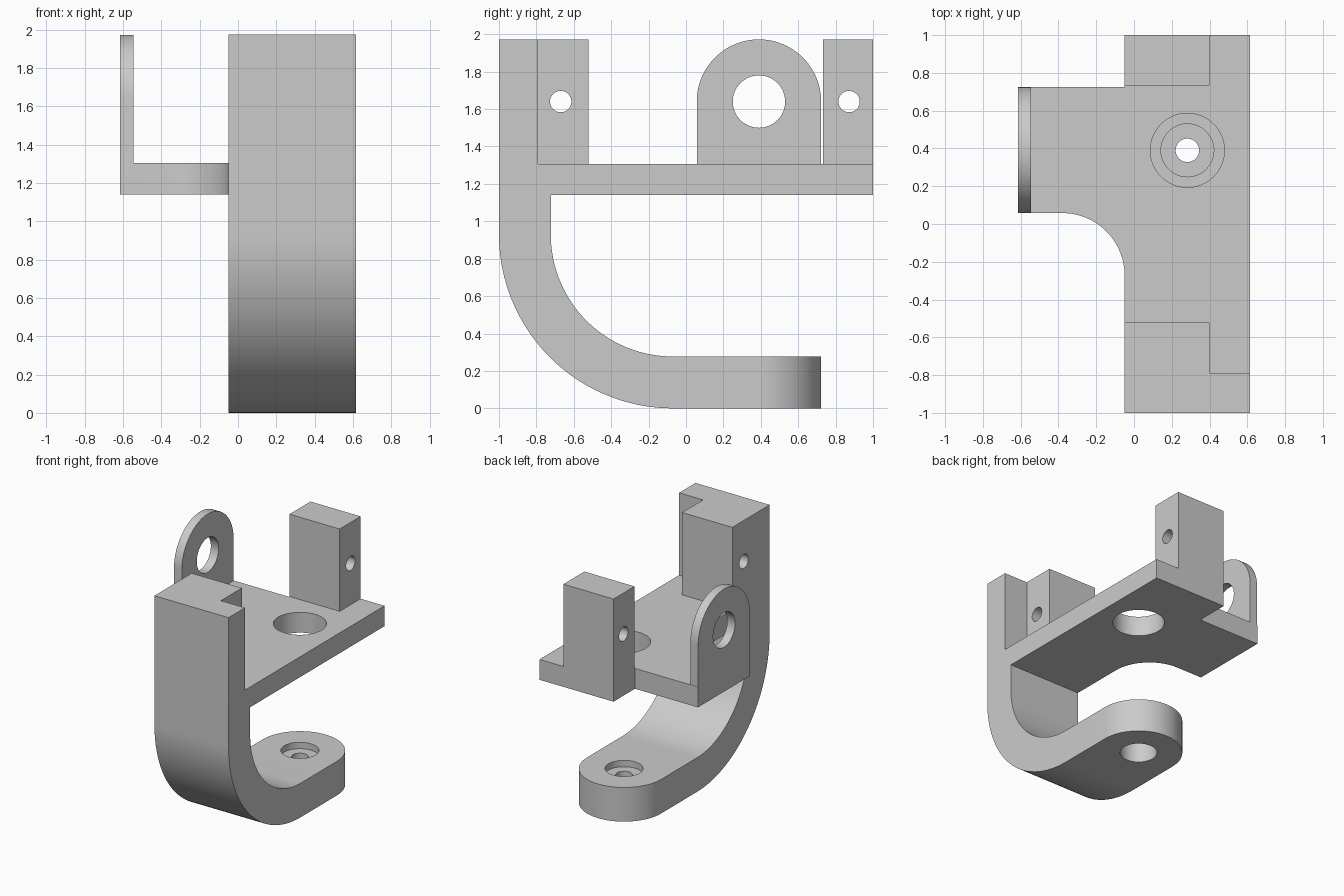
import bpy, bmesh, math
from mathutils import Vector

cube = bpy.data.objects.get("Cube")
if cube:
    bpy.data.objects.remove(cube, do_unlink=True)

grey = bpy.data.materials.new("plain grey")
grey.use_nodes = True
grey.diffuse_color = (0.6, 0.6, 0.6, 1)
grey.node_tree.nodes["Principled BSDF"].inputs["Base Color"].default_value = (0.6, 0.6, 0.6, 1)


def arc(cu, cv, r, start, end, steps=32):
    angles = [math.radians(start + (end - start) * i / steps) for i in range(steps + 1)]
    return [(cu + r * math.cos(a), cv + r * math.sin(a)) for a in angles]


def prism(name, profile, axis, lo, hi):
    """Extrude a (y, z) profile along x, or an (x, y) profile along z."""
    place = (lambda u, v: (lo, u, v)) if axis == "x" else (lambda u, v: (u, v, lo))
    push = Vector((hi - lo, 0, 0)) if axis == "x" else Vector((0, 0, hi - lo))
    bm = bmesh.new()
    face = bm.faces.new([bm.verts.new(place(u, v)) for u, v in profile])
    top = bmesh.ops.extrude_face_region(bm, geom=[face])["geom"]
    bmesh.ops.translate(bm, vec=push, verts=[g for g in top if isinstance(g, bmesh.types.BMVert)])
    bmesh.ops.recalc_face_normals(bm, faces=bm.faces)
    mesh = bpy.data.meshes.new(name)
    bm.to_mesh(mesh)
    bm.free()
    mesh.materials.append(grey)
    obj = bpy.data.objects.new(name, mesh)
    bpy.context.collection.objects.link(obj)
    return obj


def box(name, x0, x1, y0, y1, z0, z1):
    return prism(name, [(x0, y0), (x1, y0), (x1, y1), (x0, y1)], "z", z0, z1)


def rod(name, u, v, r, axis, lo, hi):
    return prism(name, arc(u, v, r, 0, 360, 64)[:-1], axis, lo, hi)


def combine(obj, other, operation):
    mod = obj.modifiers.new(operation.title(), "BOOLEAN")
    mod.operation, mod.solver, mod.object = operation, "EXACT", other
    bpy.context.view_layer.objects.active = obj
    bpy.ops.object.modifier_apply(modifier=mod.name)
    bpy.data.objects.remove(other, do_unlink=True)


L, R = -0.05, 0.615          # sides of the main body
MID, HOLE_Y = 0.2825, 0.39   # axis of the foot and platform holes
FLOOR, TOP = 1.305, 1.973    # platform surface and post tops

# Curved wall and foot, with the foot tip rounded in plan
hook = [(-1, TOP)] + arc(-0.07, 0.93, 0.93, 180, 270, 48) + [(0.9, 0), (0.9, 0.277)]
hook += arc(-0.07, 0.93, 0.653, 270, 180, 48) + [(-0.723, TOP)]
bracket = prism("bracket", hook, "x", L, R)
plan = [(L, -1.2), (R, -1.2)] + arc(MID, HOLE_Y, (R - L) / 2, 0, 180, 48)
combine(bracket, prism("foot_plan", plan, "z", -0.5, 2.5), "INTERSECT")

# Platform with side arm and rounded inner corner
deck = [(L, -0.85), (R, -0.85), (R, 1), (L, 1), (L, 0.725), (-0.615, 0.725), (-0.615, 0.058)]
deck += arc(-0.38, -0.272, 0.33, 90, 0)
combine(bracket, prism("platform", deck, "z", 1.14, FLOOR), "UNION")

# Front and rear posts
combine(bracket, box("front_post", L, 0.4, -0.9, -0.522, 1.2, TOP), "UNION")
combine(bracket, box("rear_post", L, 0.4, 0.732, 1, 1.2, TOP), "UNION")

# Round-topped side lug
lug = [(0.058, 1.2), (0.7225, 1.2)] + arc(HOLE_Y, 1.64, 0.3325, 0, 180, 48)
combine(bracket, prism("side_lug", lug, "x", -0.615, -0.545), "UNION")

# Notch beside the front post, then every hole
cutters = [
    box("notch", 0.4, 0.8, -0.79, -0.4, FLOOR, 2.2),
    rod("lug_hole", HOLE_Y, 1.64, 0.14, "x", -0.8, -0.4),
    rod("front_pin_hole", -0.67, 1.64, 0.057, "x", -0.2, 0.8),
    rod("rear_pin_hole", 0.872, 1.64, 0.057, "x", -0.2, 0.8),
    rod("platform_hole", MID, HOLE_Y, 0.196, "z", 1, 1.6),
    rod("foot_hole", MID, HOLE_Y, 0.062, "z", -0.2, 0.5),
    rod("upper_recess", MID, HOLE_Y, 0.14, "z", 0.225, 0.5),
    rod("lower_recess", MID, HOLE_Y, 0.14, "z", -0.2, 0.17),
]
for cutter in cutters:
    combine(bracket, cutter, "DIFFERENCE")

# Merge flat regions and keep hard edges crisp
bm = bmesh.new()
bm.from_mesh(bracket.data)
bmesh.ops.remove_doubles(bm, verts=bm.verts, dist=0.0001)
bmesh.ops.dissolve_limit(bm, angle_limit=0.005, verts=bm.verts, edges=bm.edges)
bm.to_mesh(bracket.data)
bm.free()
bpy.ops.object.select_all(action="DESELECT")
bracket.select_set(True)
bpy.context.view_layer.objects.active = bracket
bpy.ops.object.shade_smooth_by_angle(angle=math.radians(30))
